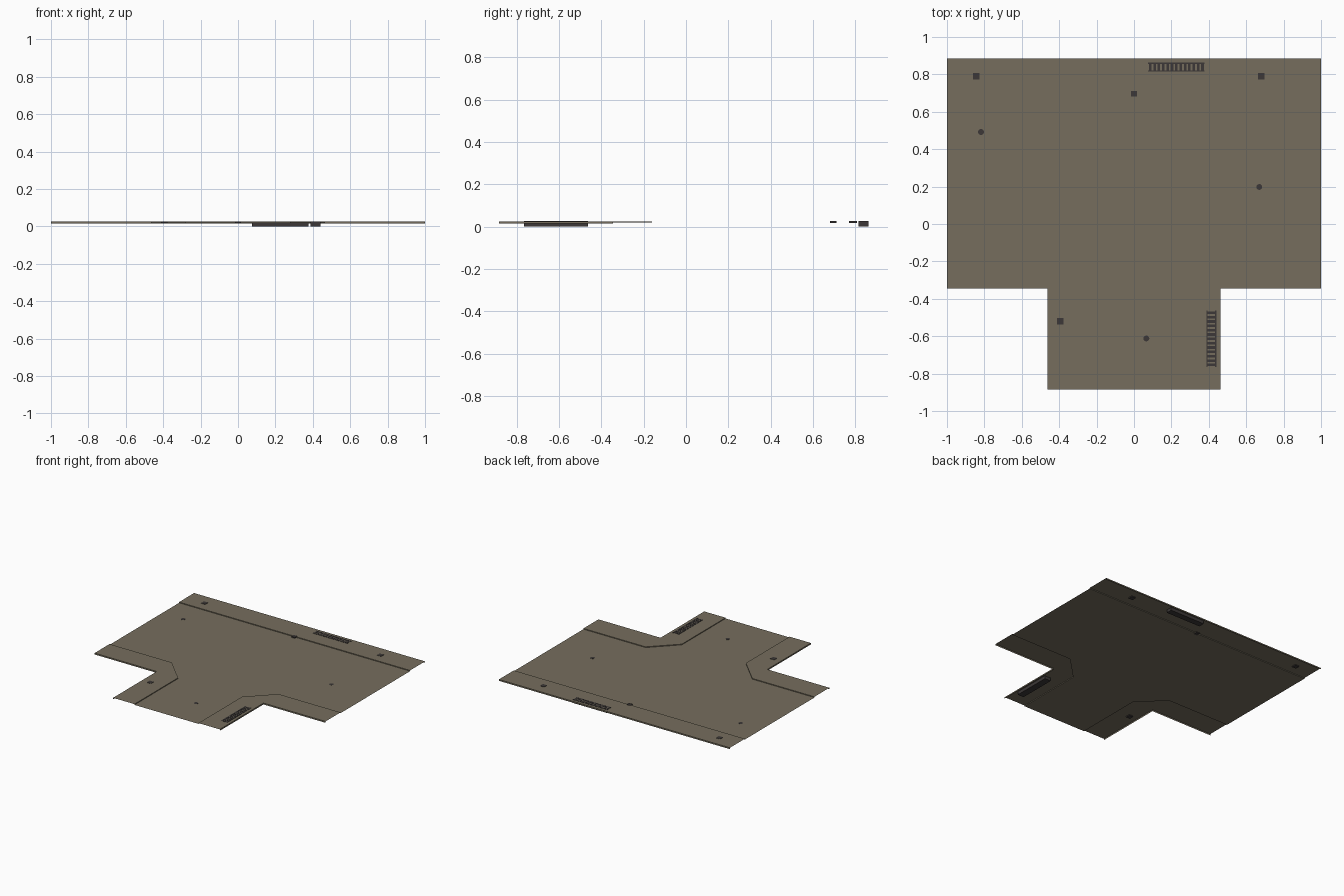
import bpy, bmesh, math

if "Cube" in bpy.data.objects:
    bpy.data.objects.remove(bpy.data.objects["Cube"])

ROAD_Z, WALK_Z, SKIRT_Z = 0.019, 0.025, 0.014
W, S, WALK, Y0, YJ = 1.0, 0.462, 0.185, 0.885, -0.345


def material(name, col):
    m = bpy.data.materials.new(name)
    m.diffuse_color = (*col, 1)
    m.use_nodes = True
    m.node_tree.nodes["Principled BSDF"].inputs["Base Color"].default_value = m.diffuse_color
    return m


PAVING = material("brown paving", (0.18, 0.155, 0.11))
IRON = material("dark iron", (0.045, 0.039, 0.038))


def finish(name, bm, mat):
    me = bpy.data.meshes.new(name)
    bm.to_mesh(me)
    bm.free()
    me.materials.append(mat)
    ob = bpy.data.objects.new(name, me)
    bpy.context.collection.objects.link(ob)
    return ob


def sheet(bm, pts, z):
    bm.faces.new([bm.verts.new((x, y, z)) for x, y in pts])


def wall(bm, chain, low, high):
    for (ax, ay), (bx, by) in zip(chain, chain[1:]):
        bm.faces.new([bm.verts.new(p) for p in (
            (ax, ay, low), (bx, by, low), (bx, by, high), (ax, ay, high))])


def box(bm, x0, x1, y0, y1, z0, z1):
    v = [bm.verts.new((x, y, z)) for z in (z0, z1)
         for x, y in ((x0, y0), (x1, y0), (x1, y1), (x0, y1))]
    bm.faces.new(v[3::-1])
    bm.faces.new(v[4:])
    for i in range(4):
        j = (i + 1) % 4
        bm.faces.new((v[i], v[j], v[j + 4], v[i + 4]))


def mirror(chain):
    return [(-x, y) for x, y in reversed(chain)]


# Kerb line and outer edge of the left corner, both running counter-clockwise
kerb = [(-S + WALK, -Y0), (-S + WALK, YJ), (-S, YJ + WALK), (-W, YJ + WALK)]
outer = [(-W, YJ), (-S, YJ), (-S, -Y0)]
back_y = Y0 - WALK

# Road surface
bm = bmesh.new()
left = kerb[::-1]
sheet(bm, [(-W, back_y)] + left + mirror(left) + [(W, back_y)], ROAD_Z)
finish("road", bm, PAVING)


# Raised pavements with a low kerb and a deeper outer skirt
def pavement(name, outer, kerb):
    bm = bmesh.new()
    sheet(bm, outer + kerb, WALK_Z)
    wall(bm, kerb, ROAD_Z, WALK_Z)
    wall(bm, outer, SKIRT_Z, WALK_Z)
    finish(name, bm, PAVING)


pavement("left_pavement", outer, kerb)
pavement("right_pavement", mirror(outer), mirror(kerb))
pavement("back_pavement", [(W, Y0), (-W, Y0)], [(-W, back_y), (W, back_y)])


# Slotted drain grates: a sunken tray, side rails and cross bars
def grate(name, x0, x1, y0, y1, bars=13):
    bm = bmesh.new()
    rail = 0.007
    box(bm, x0, x1, y0, y1, 0, 0.022)
    along_x = x1 - x0 > y1 - y0
    if along_x:
        box(bm, x0, x1, y0, y0 + rail, 0.022, 0.027)
        box(bm, x0, x1, y1 - rail, y1, 0.022, 0.027)
    else:
        box(bm, x0, x0 + rail, y0, y1, 0.022, 0.027)
        box(bm, x1 - rail, x1, y0, y1, 0.022, 0.027)
    step = max(x1 - x0, y1 - y0) / bars
    for i in range(bars):
        a = (i + 0.2) * step
        b = a + step * 0.6
        if along_x:
            box(bm, x0 + a, x0 + b, y0 + rail, y1 - rail, 0.022, 0.027)
        else:
            box(bm, x0 + rail, x1 - rail, y0 + a, y0 + b, 0.022, 0.027)
    finish(name, bm, IRON)


grate("back_grate", 0.075, 0.378, 0.815, 0.863)
grate("right_grate", 0.387, 0.44, -0.765, -0.463)

# Square covers in the pavement
for i, (x, y, r) in enumerate([(-0.843, 0.79, 0.018), (0.68, 0.79, 0.018),
                               (-0.395, -0.52, 0.018), (0, 0.697, 0.015)]):
    bm = bmesh.new()
    box(bm, x - r, x + r, y - r, y + r, 0.018, 0.027)
    finish(f"square_cover_{i + 1}", bm, IRON)

# Round manhole covers lying on the road
for i, (x, y) in enumerate([(-0.818, 0.492), (0.67, 0.198), (0.066, -0.612)]):
    bm = bmesh.new()
    bmesh.ops.create_cone(bm, cap_ends=True, segments=12, radius1=0.016,
                          radius2=0.016, depth=0.001)
    bmesh.ops.translate(bm, verts=bm.verts, vec=(x, y, ROAD_Z + 0.001))
    finish(f"manhole_cover_{i + 1}", bm, IRON)
